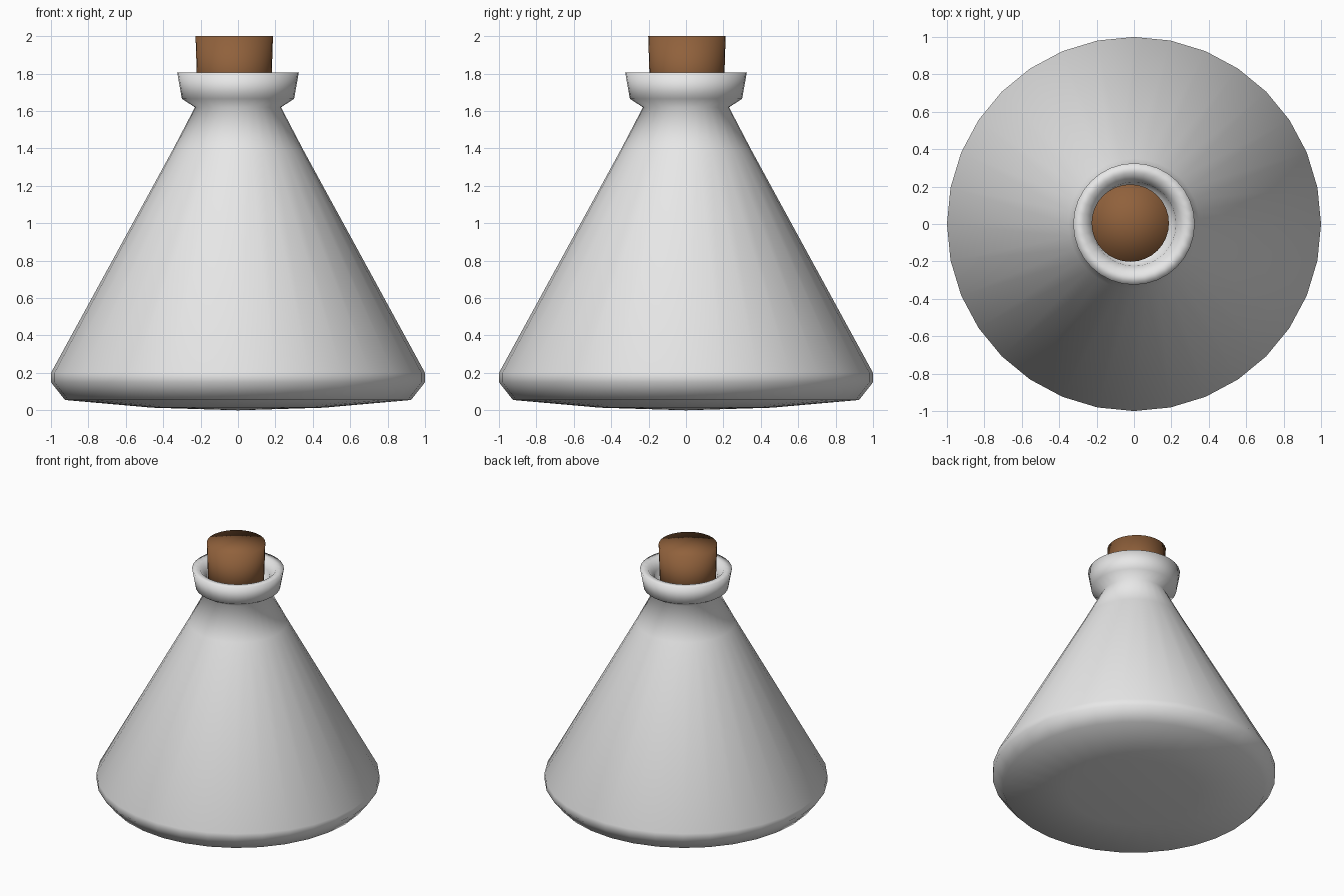
import bpy
import bmesh
import math

old = bpy.data.objects.get("Cube")
if old:
    bpy.data.objects.remove(old, do_unlink=True)

SIDES = 32


def make_material(name, rgb):
    mat = bpy.data.materials.new(name)
    mat.use_nodes = True
    mat.diffuse_color = (*rgb, 1)
    mat.node_tree.nodes["Principled BSDF"].inputs["Base Color"].default_value = (*rgb, 1)
    return mat


def lathe(name, profile, mat, location=(0, 0, 0)):
    """Spin a (radius, height) profile around z; zero radius makes a pole."""
    bm = bmesh.new()
    verts = [bm.verts.new((r, 0, z)) for r, z in profile]
    edges = [bm.edges.new(pair) for pair in zip(verts, verts[1:])]
    bmesh.ops.spin(bm, geom=verts + edges, cent=(0, 0, 0), axis=(0, 0, 1),
                   angle=math.tau, steps=SIDES)
    bmesh.ops.remove_doubles(bm, verts=bm.verts, dist=0.0005)
    bmesh.ops.recalc_face_normals(bm, faces=bm.faces)
    mesh = bpy.data.meshes.new(name)
    bm.to_mesh(mesh)
    bm.free()
    mesh.shade_smooth()
    mesh.materials.append(mat)
    obj = bpy.data.objects.new(name, mesh)
    obj.location = location
    bpy.context.collection.objects.link(obj)
    return obj


glass = make_material("pale grey glass", (0.8, 0.8, 0.8))
cork = make_material("brown cork", (0.28, 0.12, 0.045))

# Conical flask: domed base, sloping wall, flared lip, closed inside the neck
lathe("flask", [
    (0, 0), (0.46, 0.014), (0.925, 0.055),
    (1.0, 0.15), (1.0, 0.2),
    (0.35, 1.39), (0.23, 1.62),
    (0.3, 1.665), (0.325, 1.805),
    (0.27, 1.805), (0.225, 1.75), (0.2, 1.6), (0, 1.6),
], glass)

# Stopper, set slightly off centre in the neck
lathe("stopper", [(0, 1.62), (0.195, 1.62), (0.207, 2.0), (0, 2.0)],
      cork, (-0.02, 0.005, 0))
